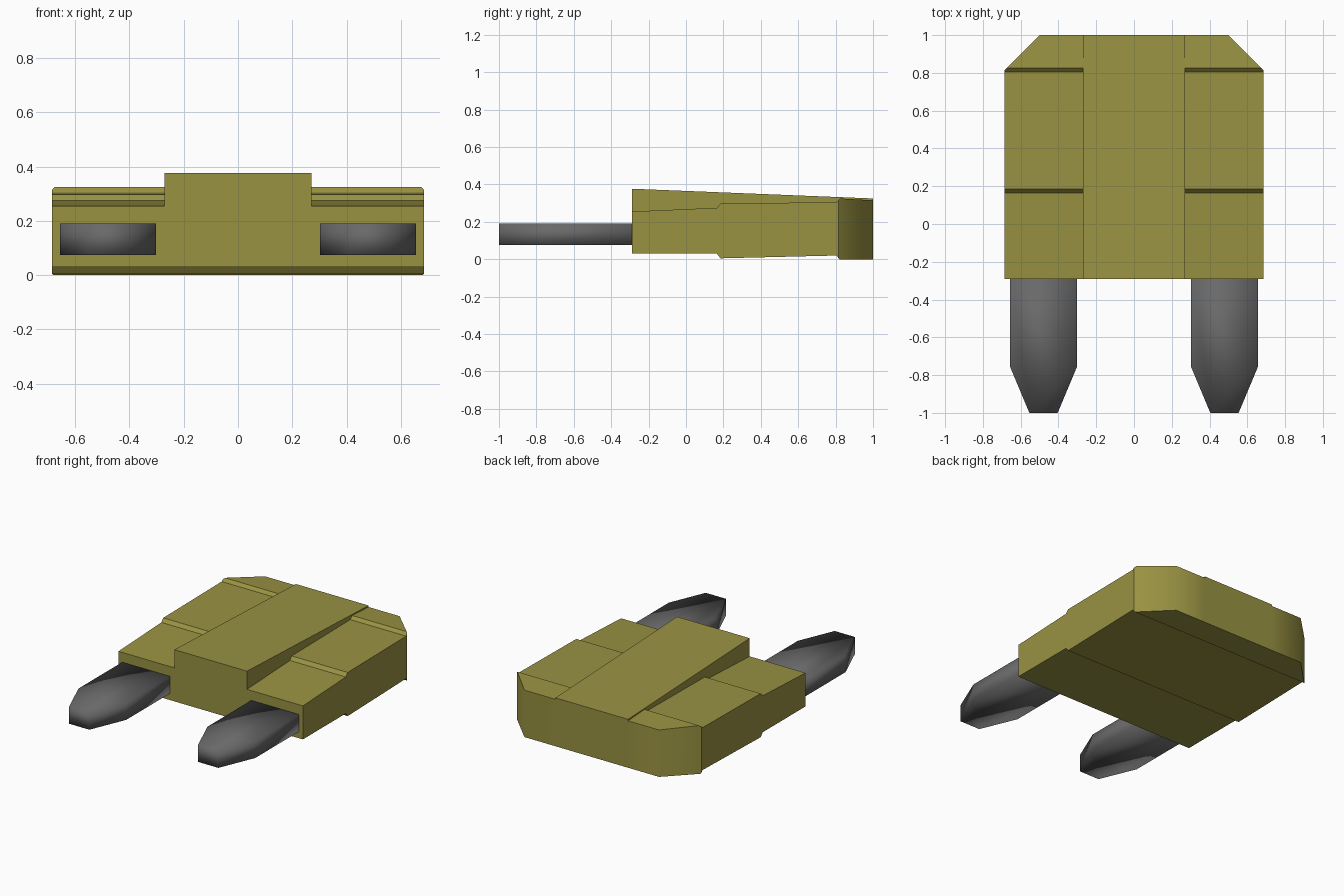
import bpy, bmesh

if "Cube" in bpy.data.objects:
    bpy.data.objects.remove(bpy.data.objects["Cube"])


def material(name, color):
    mat = bpy.data.materials.new(name)
    mat.diffuse_color = (*color, 1)
    mat.use_nodes = True
    mat.node_tree.nodes["Principled BSDF"].inputs["Base Color"].default_value = mat.diffuse_color
    return mat


def finish(name, bm, mat):
    me = bpy.data.meshes.new(name)
    bm.to_mesh(me)
    bm.free()
    me.materials.append(mat)
    ob = bpy.data.objects.new(name, me)
    bpy.context.collection.objects.link(ob)
    return ob


def face(bm, pts):
    return bm.faces.new([bm.verts.new(p) for p in pts])


def sweep(bm, path, x0, x1):
    """Strip of quads along an open (y, z) path between two x positions."""
    for (ya, za), (yb, zb) in zip(path, path[1:]):
        face(bm, [(x0, ya, za), (x1, ya, za), (x1, yb, zb), (x0, yb, zb)])


olive = material("olive_plastic", (0.32, 0.29, 0.055))
metal = material("dark_metal", (0.14, 0.14, 0.14))

HALF, RIB = 0.685, 0.27
# Stepped side profile (y, z), underside then top
under = [(-0.29, 0.03), (0.165, 0.03), (0.185, 0.005), (0.805, 0.02), (0.82, 0.0), (1.0, 0.0)]
top = [(1.0, 0.315), (0.825, 0.325), (0.805, 0.305), (0.185, 0.298), (0.165, 0.275), (-0.29, 0.255)]
rib_top = [(1.0, 0.325), (-0.29, 0.377)]

# Body: two stepped flanks and a raised, tapering centre rib
bm = bmesh.new()
sweep(bm, under + [top[0]] + rib_top + [top[-1], under[0]], -RIB, RIB)
for s in (-1, 1):
    sweep(bm, under + top + [under[0]], s * RIB, s * HALF)
    face(bm, [(s * HALF, y, z) for y, z in under + top])
    face(bm, [(s * RIB, y, z) for y, z in top + rib_top[::-1]])
bmesh.ops.remove_doubles(bm, verts=bm.verts, dist=1e-4)

# Cut the two rear corners
for s in (-1, 1):
    bmesh.ops.bisect_plane(bm, geom=bm.verts[:] + bm.edges[:] + bm.faces[:], dist=1e-5,
                           plane_co=(s * 0.5, 1, 0), plane_no=(s, 1, 0), clear_outer=True)
    bmesh.ops.holes_fill(bm, edges=[e for e in bm.edges if e.is_boundary], sides=0)
bmesh.ops.recalc_face_normals(bm, faces=bm.faces)

# Soft shading around the rear corners only
for f in bm.faces:
    f.smooth = f.normal.y > 0.5 and abs(f.normal.z) < 0.1
finish("fuse_body", bm, olive)

# Blades: tapered outline, extruded and softly shaded
half_outline = [(0.075, -1.0), (0.1775, -0.755), (0.1775, -0.2)]
outline = half_outline + [(-x, y) for x, y in reversed(half_outline)]
for s, name in ((-1, "left_blade"), (1, "right_blade")):
    bm = bmesh.new()
    base = face(bm, [(s * 0.479 + x, y, 0.075) for x, y in outline])
    ext = bmesh.ops.extrude_face_region(bm, geom=[base])
    bmesh.ops.translate(bm, vec=(0, 0, 0.115),
                        verts=[g for g in ext["geom"] if isinstance(g, bmesh.types.BMVert)])
    bmesh.ops.recalc_face_normals(bm, faces=bm.faces)
    for f in bm.faces:
        f.smooth = True
    finish(name, bm, metal)
